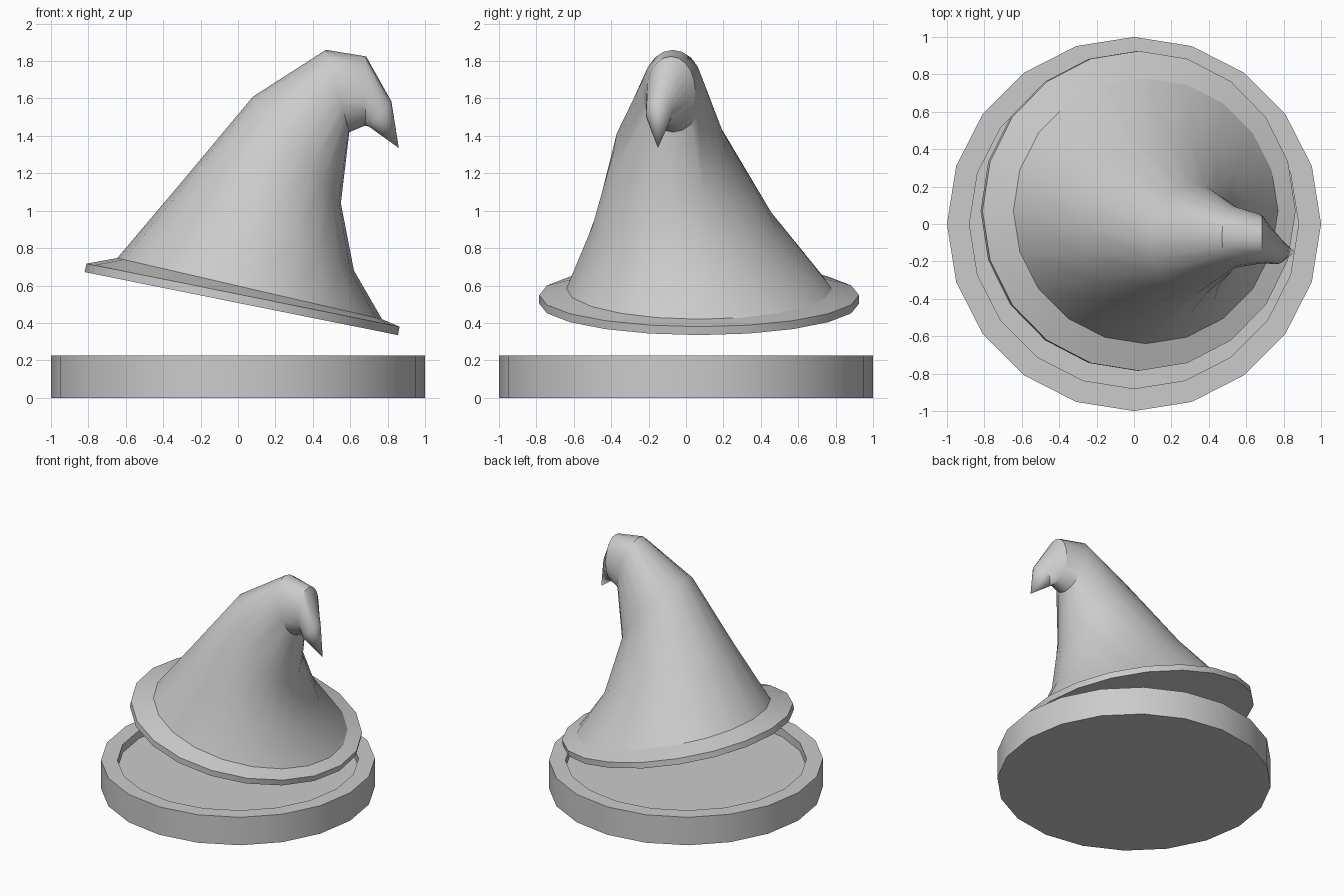
import bpy, bmesh, math
from mathutils import Vector

if "Cube" in bpy.data.objects:
    bpy.data.objects.remove(bpy.data.objects["Cube"])

SIDES = 20


def ring(left, right, y, ry):
    """Tilted ellipse: left/right are opposite (x, z) ends, y is the centre, ry the half width."""
    a = Vector((left[0], y, left[1]))
    b = Vector((right[0], y, right[1]))
    centre, half = (a + b) / 2, (b - a) / 2
    pts = []
    for i in range(SIDES):
        t = 2 * math.pi * i / SIDES
        pts.append(centre + half * math.cos(t) + Vector((0, ry * math.sin(t), 0)))
    return pts


def loft(name, rings, tip=None):
    """Skin a stack of rings; cap the start, and close the end with a point or a cap."""
    bm = bmesh.new()
    loops = [[bm.verts.new(p) for p in r] for r in rings]
    for lo, hi in zip(loops, loops[1:]):
        for i in range(SIDES):
            j = (i + 1) % SIDES
            bm.faces.new((lo[i], lo[j], hi[j], hi[i]))
    bm.faces.new(loops[0][::-1])
    if tip:
        apex = bm.verts.new(tip)
        for i in range(SIDES):
            bm.faces.new((loops[-1][i], loops[-1][(i + 1) % SIDES], apex))
    else:
        bm.faces.new(loops[-1])
    bmesh.ops.recalc_face_normals(bm, faces=bm.faces)
    mesh = bpy.data.meshes.new(name)
    bm.to_mesh(mesh)
    bm.free()
    obj = bpy.data.objects.new(name, mesh)
    bpy.context.collection.objects.link(obj)
    bpy.ops.object.select_all(action='DESELECT')
    obj.select_set(True)
    bpy.context.view_layer.objects.active = obj
    bpy.ops.object.shade_smooth_by_angle(angle=math.radians(30))
    return obj


def flat_ring(r, z):
    return ring((-r, z), (r, z), 0, r)


# round base tray with a shallow recess
loft("base_tray", [flat_ring(1, 0), flat_ring(1, 0.225),
                   flat_ring(0.88, 0.225), flat_ring(0.88, 0.16)])

# tilted brim and bent cone, as one continuous skin up to the drooping tip
loft("pointed_hat", [
    ring((-0.82, 0.672), (0.855, 0.335), 0.07, 0.855),   # brim underside
    ring((-0.81, 0.717), (0.864, 0.380), 0.07, 0.855),   # brim upper edge
    ring((-0.645, 0.747), (0.77, 0.42), 0.07, 0.71),     # foot of the cone
    ring((-0.30, 1.155), (0.62, 0.68), -0.01, 0.49),
    ring((0.08, 1.61), (0.55, 1.04), -0.085, 0.30),
    ring((0.47, 1.86), (0.595, 1.42), -0.07, 0.165),     # bend
    ring((0.685, 1.825), (0.68, 1.455), -0.08, 0.13),
    ring((0.82, 1.585), (0.70, 1.45), -0.145, 0.07),
], tip=(0.86, -0.15, 1.335))
